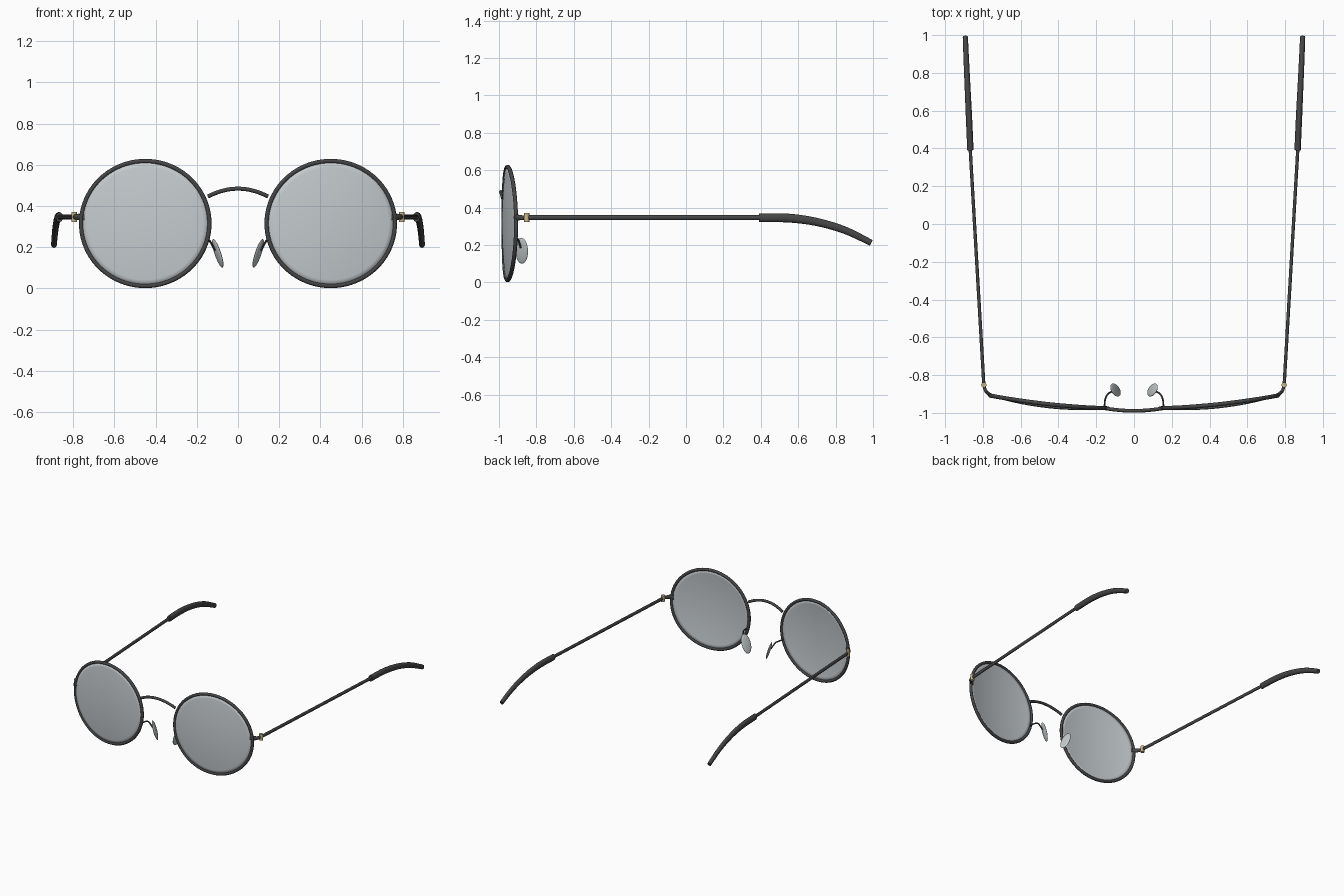
import bpy, bmesh, math
from mathutils import Vector

cube = bpy.data.objects.get("Cube")
if cube:
    bpy.data.objects.remove(cube)


def material(name, rgb):
    m = bpy.data.materials.new(name)
    m.use_nodes = True
    m.diffuse_color = (*rgb, 1)
    m.node_tree.nodes["Principled BSDF"].inputs["Base Color"].default_value = (*rgb, 1)
    return m


METAL = material("dark metal", (0.06, 0.06, 0.06))
LENS = material("lens grey", (0.56, 0.60, 0.62))
PAD = material("clear pad", (0.56, 0.60, 0.61))
BRASS = material("hinge brass", (0.60, 0.48, 0.25))

UP, BACK = Vector((0, 0, 1)), Vector((0, 1, 0))
CENTRE_X, CENTRE_Z, RX, RZ = 0.45, 0.315, 0.311, 0.303
TEMPLE_Z = 0.347


def wrap(x):
    """Depth of the curved front frame at a given x."""
    return -0.978 + 0.12 * x * x


def finish(name, bm, mat):
    bmesh.ops.recalc_face_normals(bm, faces=bm.faces)
    mesh = bpy.data.meshes.new(name)
    bm.to_mesh(mesh)
    bm.free()
    mesh.materials.append(mat)
    obj = bpy.data.objects.new(name, mesh)
    bpy.context.collection.objects.link(obj)
    bpy.ops.object.select_all(action="DESELECT")
    obj.select_set(True)
    bpy.context.view_layer.objects.active = obj
    bpy.ops.object.shade_smooth_by_angle(angle=math.radians(40))
    return obj


def smooth_path(points, steps=8):
    """Catmull-Rom curve through the points; extra components are interpolated too."""
    p = [points[0]] + list(points) + [points[-1]]
    out = []
    for i in range(1, len(p) - 2):
        for s in range(steps):
            t = s / steps
            out.append([0.5 * (2 * b + (c - a) * t + (2 * a - 5 * b + 4 * c - d) * t ** 2
                               + (3 * b - a - 3 * c + d) * t ** 3)
                        for a, b, c, d in zip(*p[i - 1:i + 3])])
    return out + [list(points[-1])]


def sweep(name, path, mat, ref=UP, closed=False, sides=12):
    """Tube along path entries (x, y, z, half width, half height)."""
    bm = bmesh.new()
    n = len(path)
    rings = []
    for i, (x, y, z, w, h) in enumerate(path):
        a = path[(i - 1) % n] if closed or i else path[0]
        b = path[(i + 1) % n] if closed or i < n - 1 else path[-1]
        tangent = (Vector(b[:3]) - Vector(a[:3])).normalized()
        side = tangent.cross(ref).normalized()
        up = side.cross(tangent)
        ring = []
        for k in range(sides):
            t = math.tau * (k + 0.5) / sides
            ring.append(bm.verts.new(Vector((x, y, z)) + side * w * math.cos(t) + up * h * math.sin(t)))
        rings.append(ring)
    for i in range(n if closed else n - 1):
        r, q = rings[i], rings[(i + 1) % n]
        for k in range(sides):
            j = (k + 1) % sides
            bm.faces.new((r[k], r[j], q[j], q[k]))
    if not closed:
        bm.faces.new(rings[0])
        bm.faces.new(rings[-1])
    return finish(name, bm, mat)


def mirrored(points, side):
    return [(p[0] * side, *p[1:]) for p in points]


def rim_point(side, t, scale=1.0):
    x = CENTRE_X + RX * scale * math.cos(t)
    return x * side, wrap(x), CENTRE_Z + RZ * scale * math.sin(t)


def lens(name, side, rings=10, segments=64):
    """Domed disc that follows the wrap of the frame."""
    bm = bmesh.new()
    x, y, z = rim_point(side, 0, 0)
    bulge = 0.018
    middle = bm.verts.new((x, y - bulge, z))
    previous = None
    for r in range(1, rings + 1):
        f = r / rings
        ring = []
        for k in range(segments):
            x, y, z = rim_point(side, math.tau * k / segments, f)
            ring.append(bm.verts.new((x, y - bulge * (1 - f * f), z)))
        for k in range(segments):
            j = (k + 1) % segments
            if previous:
                bm.faces.new((previous[k], ring[k], ring[j], previous[j]))
            else:
                bm.faces.new((middle, ring[k], ring[j]))
        previous = ring
    obj = finish(name, bm, LENS)
    solid = obj.modifiers.new("thickness", "SOLIDIFY")
    solid.thickness = 0.008
    solid.offset = 0


def nose_pad(name, side):
    """Flattened ellipsoid, tilted along its length and opening to the back."""
    bm = bmesh.new()
    bmesh.ops.create_uvsphere(bm, u_segments=24, v_segments=14, radius=1)
    length = Vector((0.32, 0, 0.95)).normalized()
    width = Vector((0.38, 0.92, 0))
    width = (width - length * width.dot(length)).normalized()
    normal = length.cross(width)
    for v in bm.verts:
        c = normal * v.co.x * 0.009 + width * v.co.y * 0.037 + length * v.co.z * 0.073
        c += Vector((0.098, -0.879, 0.170))
        v.co = (c.x * side, c.y, c.z)
    finish(name, bm, PAD)


def hinge(name, side):
    bm = bmesh.new()
    bmesh.ops.create_cone(bm, cap_ends=True, segments=20, radius1=0.014, radius2=0.014, depth=0.048)
    bmesh.ops.translate(bm, verts=bm.verts, vec=(0.795 * side, -0.852, TEMPLE_Z))
    finish(name, bm, BRASS)


for label, side in (("left", 1), ("right", -1)):
    # Rim and lens
    ring = [(*rim_point(side, math.tau * k / 80), 0.011, 0.011) for k in range(80)]
    sweep(label + "_rim", ring, METAL, ref=BACK, closed=True)
    lens(label + "_lens", side)

    # End piece that joins the rim to the hinge
    end = [(0.742, -0.913, TEMPLE_Z, 0.009, 0.018), (0.766, -0.902, TEMPLE_Z, 0.010, 0.017),
           (0.786, -0.882, TEMPLE_Z, 0.009, 0.013), (0.795, -0.852, TEMPLE_Z, 0.008, 0.012)]
    sweep(label + "_end_piece", smooth_path(mirrored(end, side), 5), METAL)
    hinge(label + "_hinge", side)

    # Temple arm and curved ear tip
    arm = [(0.795, -0.852, TEMPLE_Z, 0.009, 0.013), (0.868, 0.41, TEMPLE_Z, 0.009, 0.013)]
    sweep(label + "_temple", mirrored(arm, side), METAL)
    tip = [(0.866, 0.39, 0.346, 0.017, 0.024), (0.873, 0.55, 0.344, 0.017, 0.024),
           (0.880, 0.70, 0.323, 0.016, 0.022), (0.887, 0.85, 0.279, 0.015, 0.020),
           (0.893, 0.99, 0.212, 0.014, 0.017)]
    sweep(label + "_ear_tip", smooth_path(mirrored(tip, side)), METAL, sides=16)

    # Nose pad and its wire
    nose_pad(label + "_nose_pad", side)
    wire = [(0.156, -0.972, 0.238), (0.153, -0.930, 0.240), (0.138, -0.900, 0.232), (0.112, -0.884, 0.185)]
    wire = [(*p, 0.005, 0.005) for p in wire]
    sweep(label + "_pad_wire", smooth_path(mirrored(wire, side)), METAL, sides=8)

# Arched bridge
bridge = []
for i in range(25):
    u = i / 12 - 1
    bridge.append((0.145 * u, -0.989 + 0.012 * u * u, 0.484 - 0.038 * u * u, 0.010, 0.010))
sweep("bridge", bridge, METAL)
